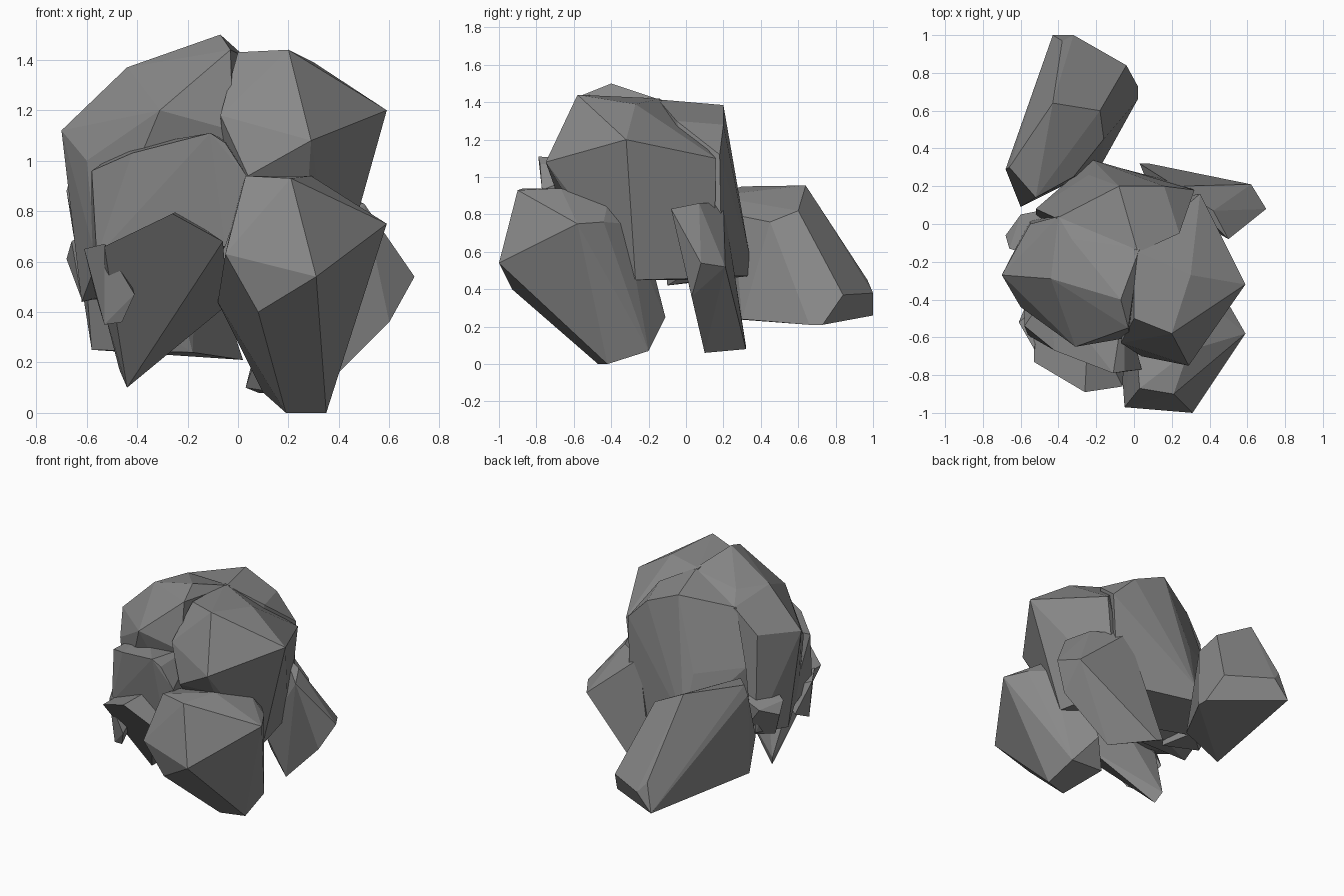
import bpy, bmesh, math

# dark stone
stone = bpy.data.materials.new("dark_stone")
stone.diffuse_color = (0.25, 0.25, 0.25, 1)


def rock(name, pts):
    """Flat-faceted boulder: convex hull around a few corner points."""
    bm = bmesh.new()
    for p in pts:
        bm.verts.new(p)
    bmesh.ops.convex_hull(bm, input=bm.verts)
    loose = [v for v in bm.verts if not v.link_faces]
    bmesh.ops.delete(bm, geom=loose, context='VERTS')
    bmesh.ops.dissolve_limit(bm, angle_limit=math.radians(4),
                             verts=bm.verts, edges=bm.edges)
    bmesh.ops.recalc_face_normals(bm, faces=bm.faces)
    me = bpy.data.meshes.new(name)
    bm.to_mesh(me)
    bm.free()
    me.materials.append(stone)
    ob = bpy.data.objects.new(name, me)
    bpy.context.collection.objects.link(ob)
    return ob


# long rock leaning out at the back
rock("back_rock", [
    (-0.43, 0.64, 0.955), (-0.18, 0.60, 0.82), (-0.16, 0.45, 0.76),
    (-0.43, 1.0, 0.26), (-0.32, 1.0, 0.38), (-0.38, 0.97, 0.45),
    (-0.04, 0.84, 0.37), (0.02, 0.73, 0.21), (0.02, 0.66, 0.21),
    (-0.66, 0.30, 0.95), (-0.68, 0.29, 0.88), (-0.52, 0.14, 0.90),
    (-0.32, 0.25, 0.80), (-0.60, 0.09, 0.50), (-0.58, 0.13, 0.25),
    (-0.18, 0.30, 0.24)])

# slab leaning on the right side
rock("right_slab", [
    (0.50, -0.08, 0.83), (0.42, 0.07, 0.86), (0.22, 0.20, 0.86),
    (0.70, 0.08, 0.54), (0.62, 0.21, 0.52), (0.60, 0.03, 0.36),
    (0.30, 0.10, 0.06), (0.08, 0.32, 0.08), (0.03, 0.32, 0.10),
    (0.10, 0.15, 0.30)])

# big rock at the front right
rock("front_right_rock", [
    (0.03, -0.87, 0.94), (0.21, -0.90, 0.93), (0.29, -0.67, 0.94),
    (0.40, -0.42, 0.85), (0.59, -0.58, 0.75), (0.51, -0.44, 0.76),
    (0.40, -0.32, 0.75), (0.31, -1.0, 0.54), (-0.05, -0.97, 0.63),
    (0.08, -0.93, 0.40), (0.19, -0.47, 0.0), (0.35, -0.42, 0.0),
    (0.34, -0.20, 0.07), (0.10, -0.20, 0.08), (0.20, -0.11, 0.25),
    (-0.08, -0.55, 0.44), (0.0, -0.50, 0.85), (0.25, -0.20, 0.60)])

# undercut wedge at the front left
rock("front_left_wedge", [
    (-0.53, -0.73, 0.66), (-0.26, -0.89, 0.79), (-0.06, -0.86, 0.68),
    (-0.44, -0.32, 0.10), (-0.04, -0.50, 0.43), (-0.24, -0.50, 0.80),
    (-0.53, -0.45, 0.40), (-0.53, -0.45, 0.66), (-0.47, -0.28, 0.17)])

# small shard beside the wedge
rock("left_shard", [
    (-0.61, -0.52, 0.65), (-0.53, -0.66, 0.67), (-0.41, -0.68, 0.47),
    (-0.46, -0.62, 0.36), (-0.53, -0.60, 0.35), (-0.56, -0.40, 0.45),
    (-0.45, -0.40, 0.60)])

# slab standing between the wedge and the upper rocks
rock("front_slab", [
    (-0.58, -0.54, 0.96), (-0.42, -0.67, 1.03), (-0.11, -0.79, 1.11),
    (-0.05, -0.78, 1.07), (0.04, -0.77, 0.93), (-0.56, -0.59, 0.62),
    (-0.05, -0.74, 0.66), (-0.58, -0.30, 0.50), (-0.10, -0.35, 0.60),
    (-0.45, -0.35, 1.05), (-0.05, -0.40, 1.08)])

# upper left boulder
rock("upper_left_rock", [
    (-0.07, -0.40, 1.50), (-0.03, -0.55, 1.44), (-0.44, -0.29, 1.37),
    (-0.33, -0.08, 1.385), (-0.70, -0.27, 1.12), (-0.60, -0.44, 1.00),
    (-0.31, -0.65, 1.20), (-0.02, -0.60, 1.12), (-0.55, 0.00, 1.15),
    (0.03, -0.13, 1.41), (-0.62, -0.24, 0.44), (-0.56, -0.44, 0.60),
    (-0.10, -0.45, 0.60), (-0.40, 0.04, 1.32), (-0.55, 0.02, 0.48),
    (-0.10, -0.10, 0.55)])

# upper right boulder
rock("upper_right_rock", [
    (0.20, -0.58, 1.44), (0.0, -0.50, 1.43), (0.29, -0.75, 1.08),
    (0.59, -0.32, 1.20), (0.30, -0.27, 1.39), (0.0, -0.14, 1.42),
    (-0.07, -0.63, 1.18), (0.04, -0.70, 0.94), (0.28, -0.66, 0.93),
    (0.47, -0.27, 0.80), (0.35, 0.16, 1.10), (0.38, -0.27, 0.45),
    (0.28, 0.15, 0.46), (0.00, -0.30, 0.45), (0.05, 0.10, 0.45)])

# boulder forming the back of the heap
rock("upper_back_rock", [
    (-0.08, 0.20, 1.385), (0.02, -0.15, 1.415), (0.24, -0.05, 1.30),
    (0.16, 0.20, 1.28), (0.32, 0.18, 1.12),
    (-0.41, 0.03, 1.32), (-0.24, 0.26, 0.90), (-0.22, 0.34, 0.58),
    (0.00, 0.28, 0.56), (0.30, 0.19, 0.60), (0.18, 0.23, 0.47),
    (-0.52, 0.08, 0.95), (-0.52, 0.02, 0.46), (0.00, -0.10, 0.42),
    (-0.20, 0.33, 0.47)])

# low knob on the left side
rock("left_knob", [
    (-0.68, -0.06, 0.61), (-0.66, -0.13, 0.68), (-0.60, 0.05, 0.66),
    (-0.62, -0.10, 0.45), (-0.45, 0.08, 0.75), (-0.40, -0.20, 0.45),
    (-0.45, 0.05, 0.45), (-0.45, -0.20, 0.80)])
